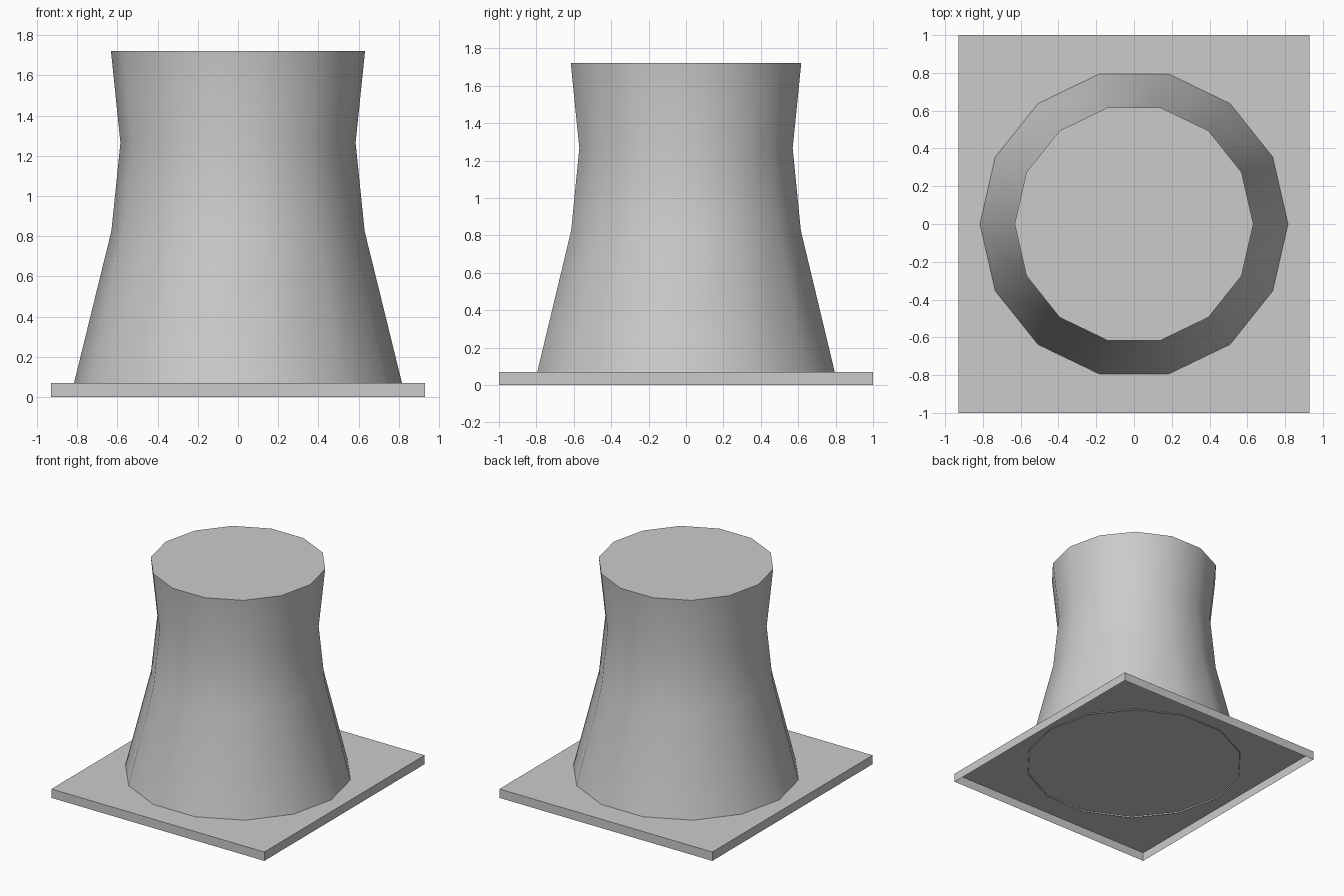
import bpy, bmesh
from math import cos, sin, pi, radians

old = bpy.data.objects.get("Cube")
if old:
    bpy.data.objects.remove(old, do_unlink=True)

SIDES = 14
SLAB_TOP = 0.07

concrete = bpy.data.materials.new("concrete_grey")
concrete.use_nodes = True
grey = (0.6, 0.6, 0.6, 1)
concrete.diffuse_color = grey
concrete.node_tree.nodes["Principled BSDF"].inputs["Base Color"].default_value = grey


def make_object(name, bm):
    mesh = bpy.data.meshes.new(name)
    bm.to_mesh(mesh)
    bm.free()
    mesh.materials.append(concrete)
    obj = bpy.data.objects.new(name, mesh)
    bpy.context.collection.objects.link(obj)
    return obj


# Base slab: shallow box, open underneath
bm = bmesh.new()
bmesh.ops.create_cube(bm, size=1)
for v in bm.verts:
    v.co = (v.co.x * 1.86, v.co.y * 2, (v.co.z + 0.5) * SLAB_TOP)
bm.normal_update()
bottom = [f for f in bm.faces if f.normal.z < -0.5]
bmesh.ops.delete(bm, geom=bottom, context="FACES_ONLY")
make_object("base_slab", bm)

# Tower shell: stacked rings of (radius, height), closed on top
profile = [(0.818, 0.06), (0.63, 0.825), (0.585, 1.265), (0.632, 1.72)]
bm = bmesh.new()
rings = [[bm.verts.new((r * cos(2 * pi * i / SIDES), r * sin(2 * pi * i / SIDES), z))
          for i in range(SIDES)] for r, z in profile]
for low, high in zip(rings, rings[1:]):
    for i in range(SIDES):
        j = (i + 1) % SIDES
        bm.faces.new((low[i], low[j], high[j], high[i]))
bm.faces.new(rings[-1])
tower = make_object("cooling_tower", bm)

# Smooth walls with a crisp rim
bpy.ops.object.select_all(action="DESELECT")
tower.select_set(True)
bpy.context.view_layer.objects.active = tower
bpy.ops.object.shade_smooth_by_angle(angle=radians(40))
